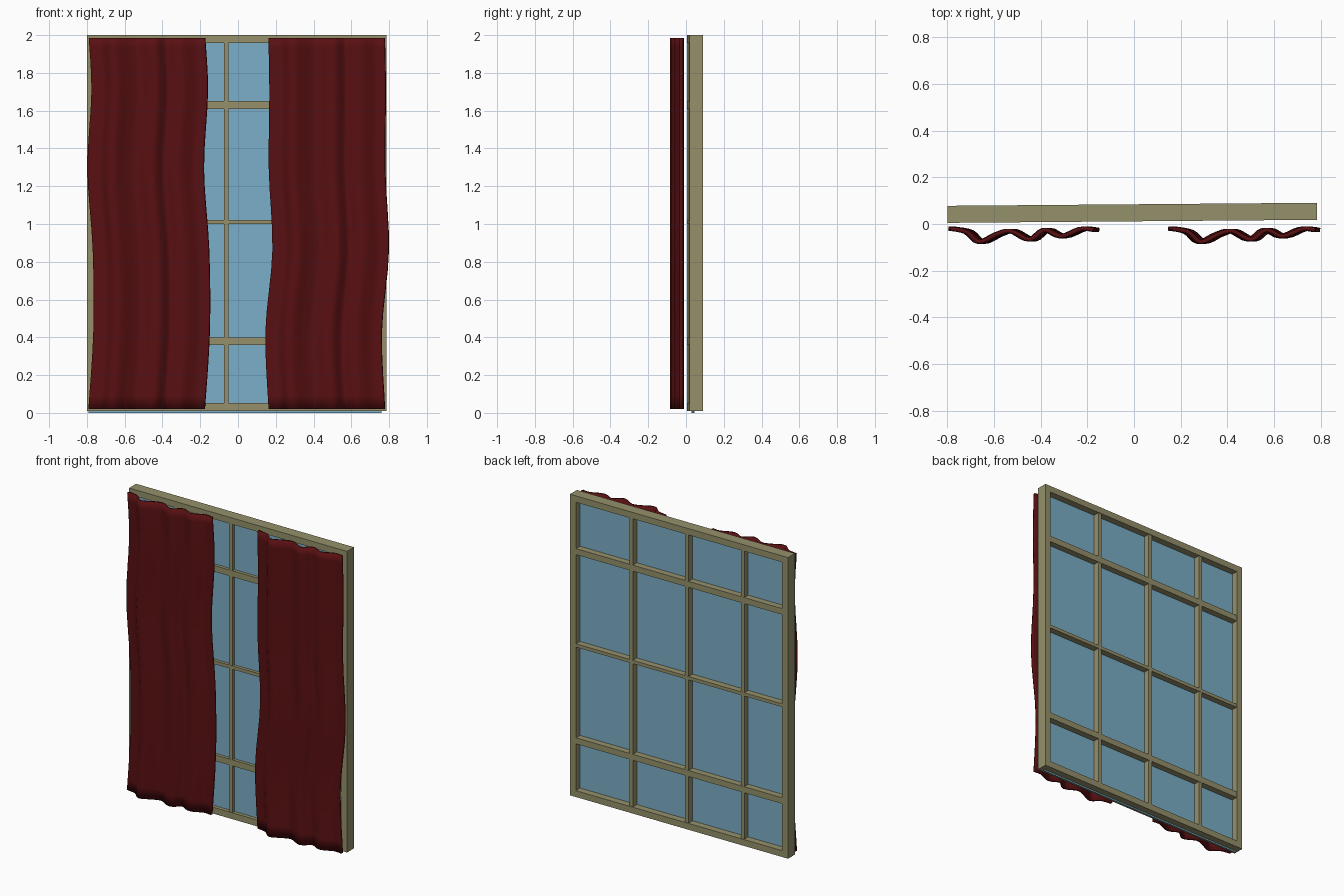
import bpy, bmesh, math
from mathutils import Matrix

if "Cube" in bpy.data.objects:
    bpy.data.objects.remove(bpy.data.objects["Cube"])


def material(name, rgb):
    m = bpy.data.materials.new(name)
    m.diffuse_color = (*rgb, 1)
    m.use_nodes = True
    m.node_tree.nodes["Principled BSDF"].inputs["Base Color"].default_value = m.diffuse_color
    return m


WOOD = material("olive_wood", (0.30, 0.28, 0.145))
GLASS = material("pale_blue_glass", (0.20, 0.43, 0.58))
CLOTH = material("deep_red_cloth", (0.10, 0.005, 0.006))

# The window sits at a very slight angle to the curtains
TILT = Matrix.Translation((0, 0.0115, 0)) @ Matrix.Rotation(math.radians(0.47), 4, 'Z')


def make_object(name, bm, mat):
    bmesh.ops.recalc_face_normals(bm, faces=bm.faces[:])
    me = bpy.data.meshes.new(name)
    bm.to_mesh(me)
    bm.free()
    me.materials.append(mat)
    ob = bpy.data.objects.new(name, me)
    bpy.context.collection.objects.link(ob)
    return ob


def box(name, x, y, z, mat):
    bm = bmesh.new()
    size = [b - a for a, b in (x, y, z)]
    mid = [(a + b) / 2 for a, b in (x, y, z)]
    bmesh.ops.create_cube(bm, size=1, matrix=Matrix.Translation(mid) @ Matrix.Diagonal((*size, 1)))
    ob = make_object(name, bm, mat)
    ob.matrix_world = TILT
    return ob


# Outer frame: one rectangular ring with depth
X0, X1, Z0, Z1, W, D = -0.80, 0.785, 0.01, 2.0, 0.042, 0.073
bm = bmesh.new()
rings = []
for y in (0, D):
    for i in (0, W):
        rings.append([bm.verts.new(c) for c in (
            (X0 + i, y, Z0 + i), (X1 - i, y, Z0 + i), (X1 - i, y, Z1 - i), (X0 + i, y, Z1 - i))])
for a, b in ((0, 1), (1, 3), (3, 2), (2, 0)):
    for k in range(4):
        n = (k + 1) % 4
        bm.faces.new((rings[a][k], rings[a][n], rings[b][n], rings[b][k]))
make_object("window_frame", bm, WOOD).matrix_world = TILT

# Glazing bars
for i, x in enumerate((-0.467, -0.0625, 0.343)):
    box(f"upright_bar_{i + 1}", (x - 0.0125, x + 0.0125), (0.004, D - 0.004), (Z0 + W, Z1 - W), WOOD)
for i, (z, h) in enumerate(((0.38, 0.02), (1.01, 0.011), (1.63, 0.02))):
    box(f"cross_bar_{i + 1}", (X0 + W, X1 - W), (0.003, D - 0.003), (z - h, z + h), WOOD)

# Glass pane
box("glass_pane", (-0.79, 0.76), (0.024, 0.028), (0.0, 1.98), GLASS)


def spline(pts, steps):
    """Catmull-Rom curve through 2D points."""
    p = [pts[0]] + list(pts) + [pts[-1]]
    out = []
    for a, b, c, d in zip(p, p[1:], p[2:], p[3:]):
        for s in range(steps):
            t = s / steps
            out.append(tuple(0.5 * (2 * q + (r - o) * t + (2 * o - 5 * q + 4 * r - w) * t * t
                                    + (3 * q - o - 3 * r + w) * t ** 3)
                             for o, q, r, w in zip(a, b, c, d)))
    return out + [tuple(pts[-1])]


# Curtains: a pleated profile swept along a gently swaying path
PLEATS = spline([(0, -0.020), (0.07, -0.034), (0.125, -0.077), (0.20, -0.044), (0.26, -0.030),
                 (0.34, -0.067), (0.405, -0.025), (0.475, -0.053), (0.56, -0.021), (0.615, -0.025)], 4)


def curtain(name, sway):
    path = spline(sway, 4)
    bm = bmesh.new()
    rows = [[bm.verts.new((x + u, y, z)) for u, y in PLEATS] for z, x in path]
    for lo, hi in zip(rows, rows[1:]):
        for k in range(len(PLEATS) - 1):
            bm.faces.new((lo[k], lo[k + 1], hi[k + 1], hi[k]))
    ob = make_object(name, bm, CLOTH)
    mod = ob.modifiers.new("thickness", 'SOLIDIFY')
    mod.thickness, mod.offset = 0.017, 0
    bpy.ops.object.select_all(action='DESELECT')
    ob.select_set(True)
    bpy.context.view_layer.objects.active = ob
    bpy.ops.object.shade_smooth_by_angle(angle=math.radians(40))


curtain("left_curtain", [(0.02, -0.791), (0.43, -0.765), (0.86, -0.768),
                         (1.29, -0.796), (1.70, -0.775), (1.985, -0.789)])
curtain("right_curtain", [(0.02, 0.163), (0.43, 0.146), (0.86, 0.183),
                          (1.29, 0.164), (1.70, 0.167), (1.985, 0.162)])
